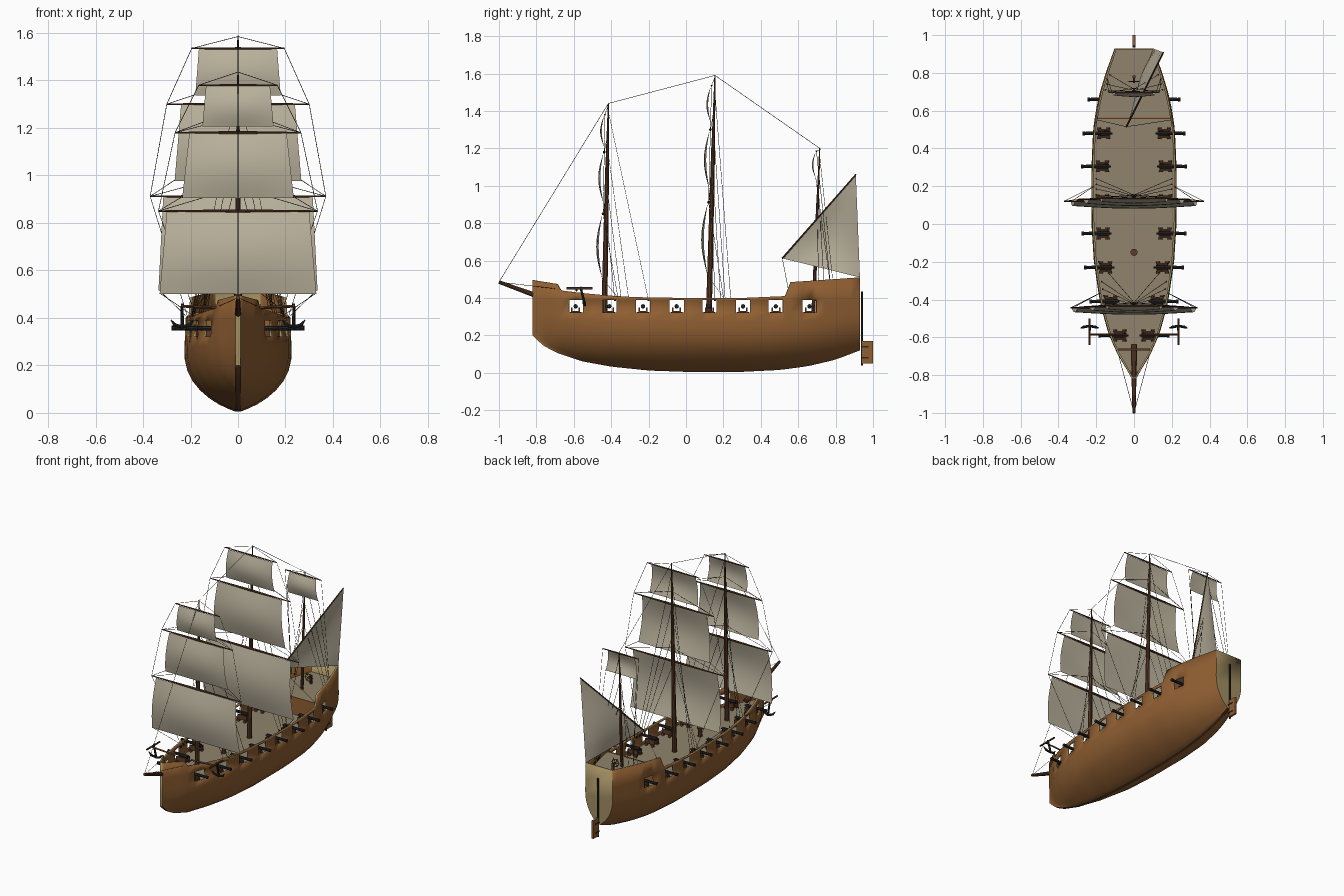
import bpy, bmesh, math
from mathutils import Vector, Matrix

if "Cube" in bpy.data.objects:
    bpy.data.objects.remove(bpy.data.objects["Cube"])


def material(name, col):
    m = bpy.data.materials.new(name)
    m.diffuse_color = (*col, 1)
    m.use_nodes = True
    m.node_tree.nodes["Principled BSDF"].inputs["Base Color"].default_value = m.diffuse_color
    return m


HULL = material("hull_planks", (0.28, 0.115, 0.032))
TIMBER = material("dark_timber", (0.11, 0.045, 0.02))
CREAM = material("pale_trim", (0.36, 0.27, 0.12))
DECK = material("deck_planks", (0.28, 0.23, 0.15))
SAIL = material("canvas", (0.50, 0.45, 0.34))
IRON = material("black_iron", (0.02, 0.02, 0.02))
ROPE = material("tarred_rope", (0.035, 0.03, 0.024))


def finish(bm, name, mats, smooth=True):
    me = bpy.data.meshes.new(name)
    bm.to_mesh(me)
    bm.free()
    ob = bpy.data.objects.new(name, me)
    bpy.context.collection.objects.link(ob)
    for m in mats:
        me.materials.append(m)
    if smooth:
        bpy.ops.object.select_all(action='DESELECT')
        ob.select_set(True)
        bpy.context.view_layer.objects.active = ob
        bpy.ops.object.shade_smooth_by_angle(angle=math.radians(35))
    return ob


def rod(bm, a, b, r1, r2=None, n=8):
    a, b = Vector(a), Vector(b)
    d = b - a
    mat = Matrix.Translation((a + b) / 2) @ d.to_track_quat('Z', 'Y').to_matrix().to_4x4()
    bmesh.ops.create_cone(bm, cap_ends=True, segments=n, radius1=r1,
                          radius2=r1 if r2 is None else r2, depth=d.length, matrix=mat)


def box(bm, c, s):
    bmesh.ops.create_cube(bm, size=1, matrix=Matrix.Translation(c) @ Matrix.Diagonal((*s, 1)))


def lerp(table, y):
    if y <= table[0][0]:
        return table[0][1]
    for (a, va), (b, vb) in zip(table, table[1:]):
        if y <= b:
            return va + (vb - va) * (y - a) / (b - a)
    return table[-1][1]


# Hull lines: keel height, rail height and half breadth along the length
KEEL = [(-.82, .2), (-.77, .15), (-.7, .11), (-.55, .06), (-.4, .033), (-.2, .012), (0, .005),
        (.3, .005), (.5, .015), (.65, .035), (.8, .07), (.93, .12)]
RAIL = [(-.82, .495), (-.69, .475), (-.67, .44), (-.5, .42), (-.3, .405), (0, .4), (.3, .4),
        (.53, .41), (.56, .485), (.93, .51)]
BEAM = [(-.82, .011), (-.76, .045), (-.69, .087), (-.6, .128), (-.5, .16), (-.4, .183), (-.2, .213),
        (0, .226), (.3, .226), (.5, .217), (.6, .203), (.7, .18), (.8, .15), (.93, .103)]
PORTS = [-.59, -.41, -.23, -.05, .125, .305, .48, .66]
SILL, LINTEL = .322, .39


def half(y, z):
    k = lerp(KEEL, y)
    top = .25 + .6 * k
    u = min(1, max(0, (z - k) / (top - k)))
    g = (1 - (1 - u) ** 2.2) ** .75
    return max(.010, lerp(BEAM, y) * g * (1 - .15 * max(0, z - top)))


stations = {p + s for p in PORTS for s in (-.038, 0, .038)}
stations |= {-.82, -.79, -.76, -.725, -.69, -.67, .53, .56, .74, .78, .83, .88, .93}
stations = sorted(stations)
LOW = [0, .04, .1, .18, .28, .4, .54, .7, .85, 1]

# Hull shell with open gun ports
bm = bmesh.new()
grid = []
for y in stations:
    k = lerp(KEEL, y)
    zs = [k + (SILL - k) * s for s in LOW] + [LINTEL, lerp(RAIL, y)]
    side = [(half(y, z), z) for z in zs]
    grid.append([bm.verts.new((-x, y, z)) for x, z in reversed(side)] +
                [bm.verts.new((x, y, z)) for x, z in side])
n = len(grid[0])
for i in range(len(grid) - 1):
    mid = (stations[i] + stations[i + 1]) / 2
    for j in range(n - 1):
        if j in (1, n - 3) and any(abs(mid - p) < .038 for p in PORTS):
            continue
        f = bm.faces.new((grid[i][j], grid[i + 1][j], grid[i + 1][j + 1], grid[i][j + 1]))
        f.material_index = 1 if j == n // 2 - 1 else 0
for ring in (grid[0], list(reversed(grid[-1]))):
    bm.faces.new(ring).material_index = 2
hull = finish(bm, "hull", [HULL, TIMBER, CREAM])
sol = hull.modifiers.new("thickness", 'SOLIDIFY')
sol.thickness, sol.offset, sol.material_offset_rim = .01, -1, 2


# Decks
def deck(name, z, y0, y1):
    bm = bmesh.new()
    ys = [y0] + [y for y in stations if y0 < y < y1] + [y1]
    rows = [[bm.verts.new((s * max(.003, half(y, z) - .005), y, z)) for s in (-1, 1)] for y in ys]
    for a, b in zip(rows, rows[1:]):
        bm.faces.new((a[0], a[1], b[1], b[0]))
    finish(bm, name, [DECK], False)


deck("main_deck", .305, -.81, .925)
deck("poop_deck", .42, .56, .925)
bm = bmesh.new()
box(bm, (0, .56, .3625), (.40, .008, .119))
finish(bm, "poop_bulkhead", [HULL], False)
bm = bmesh.new()
box(bm, (0, -.665, .40), (.17, .01, .012))
rod(bm, (0, -.15, .305), (0, -.15, .355), .015, .012, 10)
rod(bm, (0, -.15, .355), (0, -.15, .365), .019, .019, 10)
finish(bm, "capstan_and_bow_beam", [TIMBER])

# Guns
car, gun = bmesh.new(), bmesh.new()
for y in PORTS:
    for s in (-1, 1):
        w = half(y, .355)
        c = w - .055
        for dy in (-.02, .02):
            box(car, (s * c, y + dy, .335), (.07, .008, .03))
            for dx in (-.024, .024):
                rod(car, (s * (c + dx), y + dy * .9, .315), (s * (c + dx), y + dy * 1.55, .315), .01)
        box(car, (s * c, y, .325), (.06, .036, .012))
        rod(gun, (s * (c - .035), y, .355), (s * (w + .055), y, .357), .012, .008)
        rod(gun, (s * (w + .045), y, .357), (s * (w + .058), y, .357), .0105)
        rod(gun, (s * (c - .046), y, .355), (s * (c - .035), y, .355), .005)
finish(car, "gun_carriages", [TIMBER])
finish(gun, "gun_barrels", [IRON])

# Masts and bowsprit: (foot y, head y, head height)
MASTS = {"fore": (-.437, -.415, 1.44), "main": (.122, .155, 1.59), "mizzen": (.68, .715, 1.2)}


def mast_y(m, z):
    a, b, h = MASTS[m]
    return a + (b - a) * (z - .3) / (h - .3)


bm = bmesh.new()
for m, (a, b, h) in MASTS.items():
    r = .011 if m == "mizzen" else .016
    zm = .3 + (h - .3) * .7
    rod(bm, (0, a, .3), (0, mast_y(m, zm), zm), r, r * .65, 10)
    rod(bm, (0, mast_y(m, zm), zm), (0, b, h), r * .6, .003, 10)
rod(bm, (0, -.64, .355), (0, -1, .485), .018, .009, 10)
finish(bm, "masts_and_bowsprit", [TIMBER])

# Square sails: mast, yard height, yard half, head half, foot height, foot half
SQUARE = [("fore", 1.38, .165, .135, 1.21, .15), ("fore", 1.18, .265, .205, .91, .235),
          ("fore", .85, .335, .30, .505, .33), ("main", 1.535, .195, .165, 1.34, .18),
          ("main", 1.30, .30, .24, .98, .267), ("main", .912, .37, .315, .52, .335),
          ("mizzen", 1.185, .135, .10, 1.045, .115)]
ropes, yards, sails = bmesh.new(), bmesh.new(), bmesh.new()


def rope(a, b):
    rod(ropes, a, b, .0013, n=4)


below = {}
for m, zy, yh, hh, zf, fh in reversed(SQUARE):
    y = mast_y(m, zy) - .017
    depth = .012 + .06 * (zy - zf)
    verts = []
    for r in range(9):
        v = r / 8
        hw = hh + (fh - hh) * v
        verts.append([sails.verts.new((
            hw * (c / 6 - 1), y - .004 - depth * math.sin(math.pi * v) * (.6 + .4 * math.sin(math.pi * c / 12)),
            zy - .004 + (zf - zy) * v)) for c in range(13)])
    for a, b in zip(verts, verts[1:]):
        for c in range(12):
            sails.faces.new((a[c], b[c], b[c + 1], a[c + 1]))
    for s in (-1, 1):
        end = (s * yh, y, zy)
        rod(yards, (0, y, zy), end, .0075 if yh > .2 else .005, .003)
        # Lifts and braces
        rope(end, (0, mast_y(m, zy + .1), min(zy + .1, MASTS[m][2] - .005)))
        yr = y + .08
        low = (s * (half(yr, .4) - .01), yr, .4 if m != "mizzen" else .43)
        rope(end, below.get((m, s), low))
        rope((s * fh, y - .004, zf), below.get((m, s), low))
        below[m, s] = end
finish(sails, "square_sails", [SAIL])

# Lateen sail and its spar
tack, peak, clew = Vector((-.04, .515, .612)), Vector((.155, .908, 1.06)), Vector((.10, .93, .51))
rod(yards, tack, peak, .005, .004)
finish(yards, "yards", [TIMBER])
bm = bmesh.new()
side = (peak - tack).cross(clew - tack).normalized() * .03
N = 8
pts = {}
for i in range(N + 1):
    for j in range(N + 1 - i):
        a, b = i / N, j / N
        bulge = 27 * a * b * (1 - a - b)
        pts[i, j] = bm.verts.new(tack + (peak - tack) * a + (clew - tack) * b + side * bulge)
for i in range(N):
    for j in range(N - i):
        bm.faces.new((pts[i, j], pts[i + 1, j], pts[i, j + 1]))
        if i + j < N - 1:
            bm.faces.new((pts[i + 1, j], pts[i + 1, j + 1], pts[i, j + 1]))
finish(bm, "lateen_sail", [SAIL])

# Stays and shrouds
heads = [Vector((0, b, h)) for a, b, h in MASTS.values()]
tip = Vector((0, -1, .485))
for a, b in ((tip, heads[0]), (heads[0], heads[1]), (heads[1], heads[2])):
    rope(a, b)
SHROUDS = {"fore": [(-.38, .84), (-.345, 1.0), (-.305, 1.2), (-.2, 1.4)],
           "main": [(.155, .9), (.185, 1.1), (.21, 1.3), (.24, 1.52)],
           "mizzen": [(.71, .85), (.74, 1.0), (.79, 1.17)]}
for s in (-1, 1):
    for m, lines in SHROUDS.items():
        zb = .44 if m == "mizzen" else .385
        for y, z in lines:
            foot = (s * (half(y, .4) - .022), y, zb)
            rope(foot, (0, mast_y(m, z), z))
            rod(ropes, foot, (foot[0], y, zb + .012), .005, n=6)
    rope(tip, (s * .08, -.7, .45))
    rope(tack, (s * .19, .55, .43))
finish(ropes, "rigging", [ROPE], False)

# Anchors on catheads
beams, irons = bmesh.new(), bmesh.new()
for s in (-1, 1):
    rod(beams, (s * .06, -.585, .44), (s * .24, -.585, .45), .006, n=4)
    rod(beams, (s * .235, -.64, .452), (s * .235, -.5, .452), .006, n=6)
    rod(irons, (s * .235, -.565, .46), (s * .235, -.54, .365), .006, .007)
    for t in (-1, 1):
        rod(irons, (s * .235, -.54, .362), (s * .235 + t * .03, -.545, .37), .007)
        rod(irons, (s * .235 + t * .03, -.545, .37), (s * .235 + t * .048, -.55, .392), .008, .002)
finish(beams, "catheads", [TIMBER])
finish(irons, "anchors", [IRON])

# Steering wheel
bm = bmesh.new()
hub = Vector((0, .755, .47))
rim = [hub + Vector((math.cos(k * math.pi / 6), 0, math.sin(k * math.pi / 6))) * .024 for k in range(12)]
for k in range(12):
    rod(bm, rim[k], rim[(k + 1) % 12], .003, n=6)
    if k % 2 == 0:
        rod(bm, hub, hub + (rim[k] - hub) * 1.4, .002, n=6)
rod(bm, hub - Vector((0, .008, 0)), hub + Vector((0, .03, 0)), .005)
box(bm, (0, .78, .448), (.014, .014, .056))
finish(bm, "steering_wheel", [TIMBER])

# Rudder
bm = bmesh.new()
box(bm, (0, .97, .11), (.014, .06, .12))
finish(bm, "rudder_blade", [HULL], False)
bm = bmesh.new()
rod(bm, (0, .941, .04), (0, .941, .435), .006)
for z in (.08, .14):
    box(bm, (0, .955, z), (.018, .04, .008))
finish(bm, "rudder_post", [IRON])
